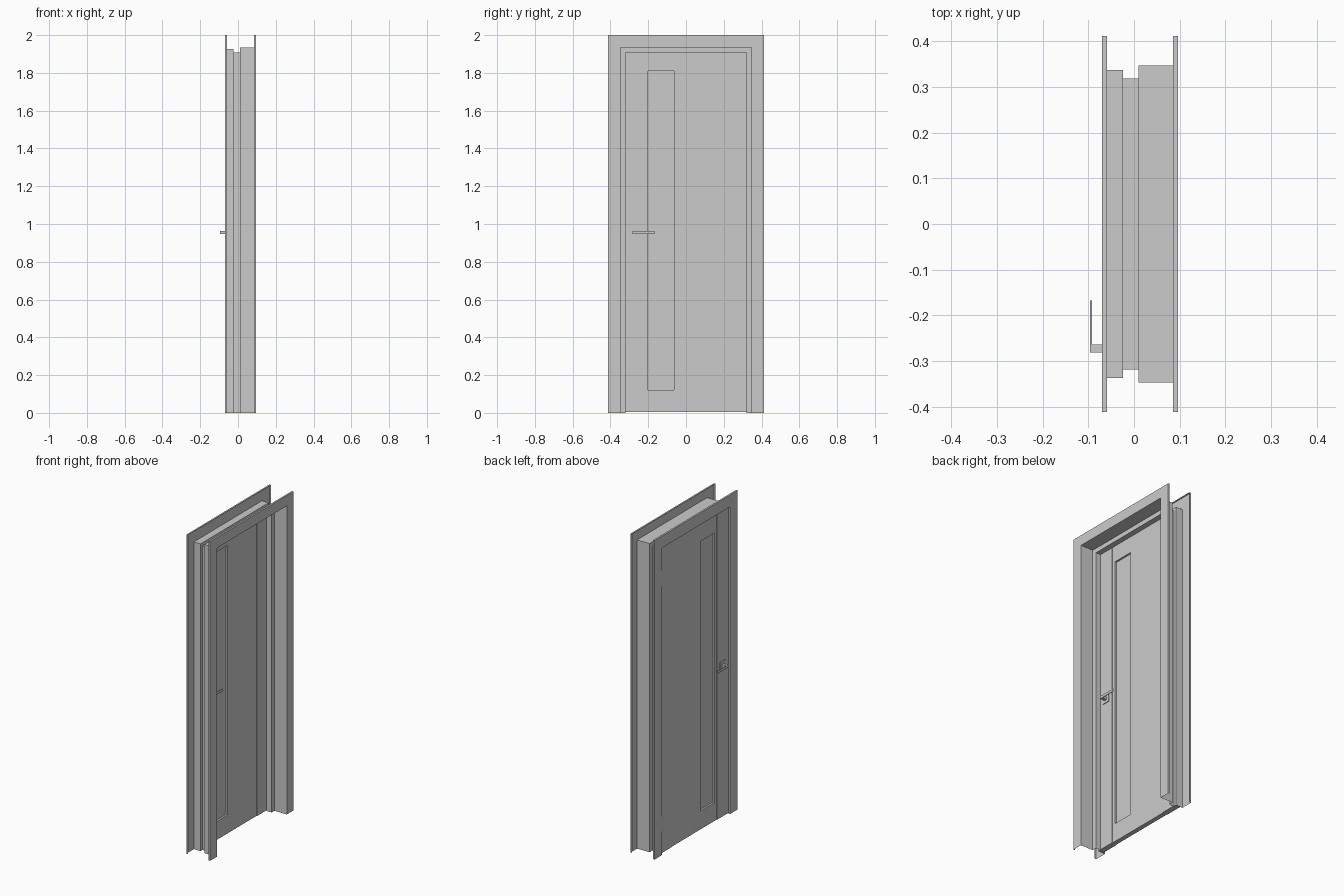
import bpy, bmesh
from mathutils import Vector

if "Cube" in bpy.data.objects:
    bpy.data.objects.remove(bpy.data.objects["Cube"])


def mesh_object(name, bm):
    me = bpy.data.meshes.new(name)
    bm.to_mesh(me)
    bm.free()
    ob = bpy.data.objects.new(name, me)
    bpy.context.collection.objects.link(ob)
    return ob


def box(name, x0, x1, y0, y1, z0, z1):
    bm = bmesh.new()
    bmesh.ops.create_cube(bm, size=1)
    lo, hi = Vector((x0, y0, z0)), Vector((x1, y1, z1))
    for v in bm.verts:
        v.co = Vector([(lo[i] + hi[i]) / 2 + v.co[i] * (hi[i] - lo[i]) for i in range(3)])
    return mesh_object(name, bm)


def cut(target, cutter):
    cutter.hide_render = True
    mod = target.modifiers.new("cut", 'BOOLEAN')
    mod.operation = 'DIFFERENCE'
    mod.solver = 'EXACT'
    mod.object = cutter
    bpy.context.view_layer.objects.active = target
    bpy.ops.object.modifier_apply(modifier=mod.name)
    bpy.data.objects.remove(cutter)


# Folded sheet frame: one (x, half width) profile swept up, across and down
profile = [(-0.059, 0.412), (-0.070, 0.412), (-0.070, 0.3375), (-0.024, 0.3375),
           (-0.024, 0.319), (0.010, 0.319), (0.010, 0.347), (0.096, 0.347),
           (0.096, 0.412), (0.085, 0.412)]
bm = bmesh.new()
rows = []
for x, w in profile:
    top = 1.588 + w
    rows.append([bm.verts.new(p) for p in
                 ((x, -w, 0), (x, -w, top), (x, w, top), (x, w, 0))])
for a, b in zip(rows, rows[1:]):
    for i in range(3):
        bm.faces.new((a[i], a[i + 1], b[i + 1], b[i]))
mesh_object("door_frame", bm)

# Door leaf with a slightly recessed middle panel and a tall window opening
DX0, DX1 = -0.060, -0.025
MID = (DX0 + DX1) / 2
leaf = box("door_leaf", DX0, DX1, -0.335, 0.335, 0.005, 1.922)
cut(leaf, box("front_recess", DX0 - 0.02, DX0 + 0.003, -0.222, 0.222, -0.1, 2.1))
cut(leaf, box("back_recess", DX1 - 0.003, DX1 + 0.02, -0.222, 0.222, -0.1, 2.1))
cut(leaf, box("window_cut", -0.2, 0.1, -0.2, -0.063, 0.12, 1.81))
box("window_glass", MID - 0.003, MID + 0.003, -0.2, -0.063, 0.12, 1.81)

# Lever handle on both faces of the leaf
for side, face, name in ((-1, DX0, "front"), (1, DX1, "back")):
    def part(label, d0, d1, *yz):
        xs = sorted((face + side * d0, face + side * d1))
        box(f"{name}_{label}", *xs, *yz)
    part("rosette", -0.001, 0.004, -0.298, -0.248, 0.93, 0.98)
    part("handle_stem", 0.003, 0.033, -0.282, -0.264, 0.947, 0.963)
    part("handle_lever", 0.032, 0.036, -0.282, -0.168, 0.947, 0.963)

# Hinge knuckles
for i, z in enumerate((0.19, 1.73)):
    bm = bmesh.new()
    bmesh.ops.create_cone(bm, cap_ends=True, segments=12, radius1=0.005, radius2=0.005, depth=0.1)
    ob = mesh_object(f"hinge_{i + 1}", bm)
    ob.location = (-0.062, 0.332, z)
